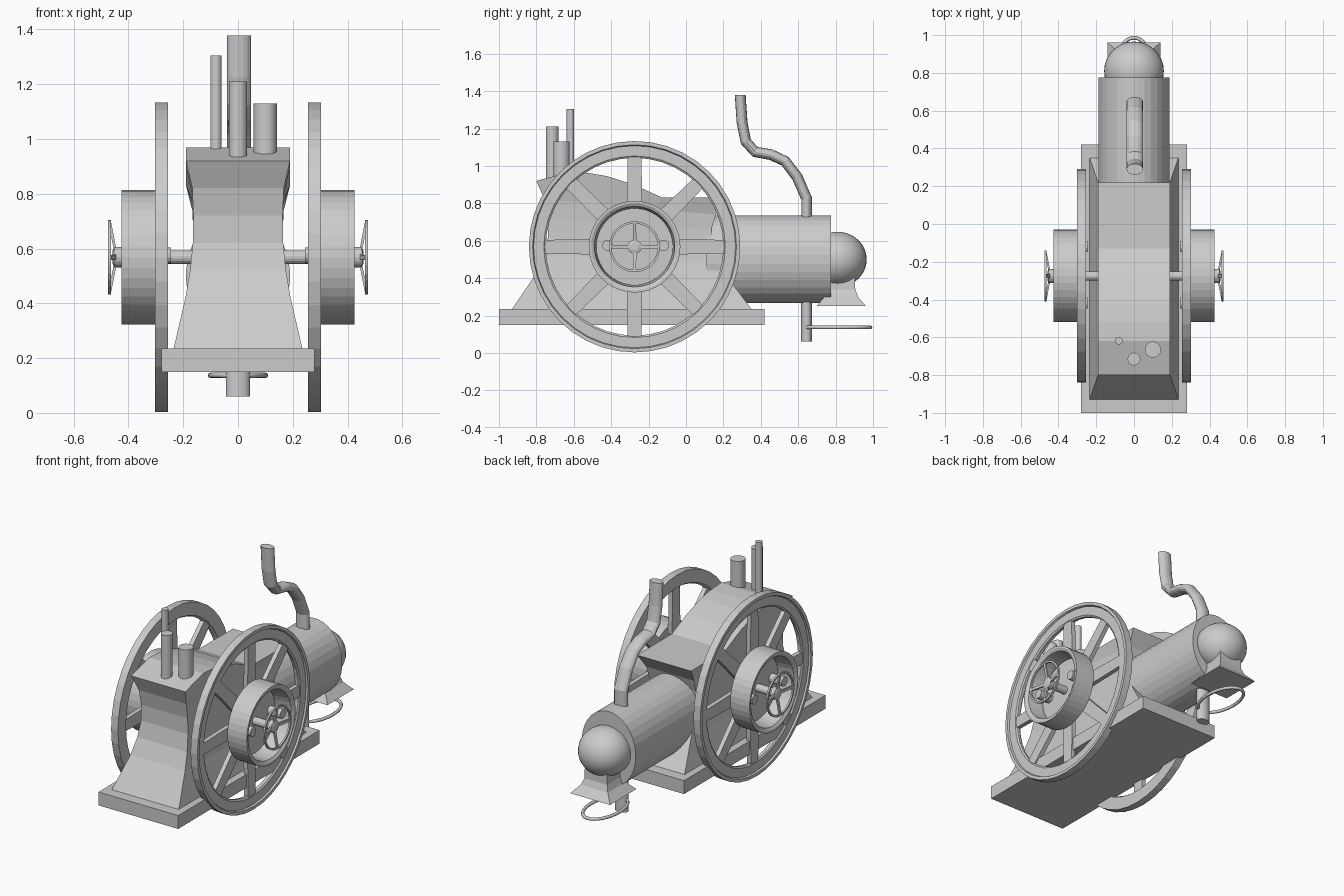
import bpy, bmesh, math
from mathutils import Vector, Matrix

if "Cube" in bpy.data.objects:
    bpy.data.objects.remove(bpy.data.objects["Cube"])

grey = bpy.data.materials.new("engine grey")
grey.diffuse_color = (0.6, 0.6, 0.6, 1)
grey.use_nodes = True
grey.node_tree.nodes["Principled BSDF"].inputs["Base Color"].default_value = grey.diffuse_color

CY, CZ = -0.275, 0.568   # wheel axle position


def finish(name, bm, smooth=False):
    bmesh.ops.recalc_face_normals(bm, faces=bm.faces)
    me = bpy.data.meshes.new(name)
    bm.to_mesh(me)
    bm.free()
    me.materials.append(grey)
    for p in me.polygons:
        p.use_smooth = smooth
    ob = bpy.data.objects.new(name, me)
    bpy.context.collection.objects.link(ob)
    return ob


def loft(name, rings, cap=True, closed=False, smooth=False):
    """Skin a list of equal-length point rings."""
    bm = bmesh.new()
    vs = [[bm.verts.new(p) for p in r] for r in rings]
    n = len(vs[0])
    pairs = list(zip(vs, vs[1:])) + ([(vs[-1], vs[0])] if closed else [])
    for a, b in pairs:
        for i in range(n):
            j = (i + 1) % n
            bm.faces.new((a[i], a[j], b[j], b[i]))
    if cap and not closed:
        bm.faces.new(vs[0])
        bm.faces.new(vs[-1])
    return finish(name, bm, smooth)


def tube(name, a, b, ru, rv, axis, n=24):
    """Elliptical cylinder between a and b along one axis."""
    def ring(c):
        out = []
        for i in range(n):
            t = math.tau * (i + 0.5) / n
            u, v = ru * math.cos(t), rv * math.sin(t)
            off = {'x': (0, u, v), 'y': (u, 0, v), 'z': (u, v, 0)}[axis]
            out.append(Vector(c) + Vector(off))
        return out
    return loft(name, [ring(a), ring(b)])


def lathe_x(name, prof, s, n=36, cap=False):
    """Turn (x, radius) points about the axle; s is the side."""
    rings = [[(s * x, CY + r * math.cos(math.tau * i / n), CZ + r * math.sin(math.tau * i / n))
              for i in range(n)] for x, r in prof]
    return loft(name, rings, cap=cap, closed=not cap)


def rect(x0, x1, y0, y1, z):
    return [(x0, y0, z), (x1, y0, z), (x1, y1, z), (x0, y1, z)]


def spokes(name, s, count, r0, r1, x0, x1, w0, w1, th):
    """Radial bars; x0/x1 are the depths at the inner and outer ends."""
    bm = bmesh.new()
    for k in range(count):
        rot = Matrix.Rotation(math.tau * k / count, 3, 'X')
        ends = []
        for r, x, w in ((r0, x0, w0), (r1, x1, w1)):
            ends.append([bm.verts.new(rot @ Vector((s * (x + dx), dy, r)) + Vector((0, CY, CZ)))
                         for dx, dy in ((-th, -w), (th, -w), (th, w), (-th, w))])
        a, b = ends
        for i in range(4):
            j = (i + 1) % 4
            bm.faces.new((a[i], a[j], b[j], b[i]))
        bm.faces.new(a)
        bm.faces.new(b)
    return finish(name, bm)


# Base plate
loft("base_plate", [rect(-.28, .28, -1, .42, .15), rect(-.28, .28, -1, .42, .235)])

# Waisted engine body: rows of (front z, back z, half width, front y, back y)
rows = [(.235, .235, .235, -.93, .35), (.42, .40, .192, -.805, .225),
        (.52, .48, .175, -.76, .17), (.62, .57, .165, -.738, .135),
        (.72, .66, .163, -.738, .135), (.82, .74, .167, -.757, .16)]
top = [(-.8, .92), (-.62, .968), (-.52, .962), (-.42, .945), (-.28, .9), (-.13, .832), (.22, .83)]
ts = [(y + .8) / 1.02 for y, z in top]
grid = []
for zf, zb, w, yf, yb in rows:
    grid.append([(w, yf + (yb - yf) * t, zf + (zb - zf) * t) for t in ts])
grid.append([(.19, y, z) for y, z in top])
bm = bmesh.new()
R = [[bm.verts.new(p) for p in row] for row in grid]
L = [[bm.verts.new((-x, y, z)) for x, y, z in row] for row in grid]
for side in (R, L):
    for a, b in zip(side, side[1:]):
        for i in range(len(ts) - 1):
            bm.faces.new((a[i], a[i + 1], b[i + 1], b[i]))
for k in range(len(grid) - 1):
    for e in (0, -1):
        bm.faces.new((R[k][e], L[k][e], L[k + 1][e], R[k + 1][e]))
for k in (0, -1):
    for i in range(len(ts) - 1):
        bm.faces.new((R[k][i], R[k][i + 1], L[k][i + 1], L[k][i]))
finish("engine_body", bm)

# Flywheels, pulleys and hand wheels on both sides
for s, tag in ((1, "right"), (-1, "left")):
    lathe_x("flywheel_rim_" + tag, [(.255, .565), (.303, .565), (.303, .545), (.292, .54),
                                    (.292, .485), (.285, .475), (.27, .475), (.255, .485)], s, 40)
    spokes("flywheel_spokes_" + tag, s, 8, .2, .49, .275, .275, .042, .036, .014)
    lathe_x("pulley_" + tag, [(.29, .245), (.425, .245), (.425, .232), (.415, .215),
                              (.33, .205), (.29, .205)], s, 40)
    lathe_x("pulley_web_" + tag, [(.285, .215), (.31, .215)], s, 40, cap=True)
    lathe_x("hand_wheel_rim_" + tag, [(.463, .124), (.463, .136), (.474, .136), (.474, .124)], s, 28)
    spokes("hand_wheel_spokes_" + tag, s, 4, .02, .127, .447, .468, .01, .008, .005)
    lathe_x("hand_wheel_hub_" + tag, [(.425, .022), (.425, .038), (.452, .038), (.458, .022)],
            s, 16, cap=True)
    for k, y in enumerate((CY - .143, CY + .155)):
        tube("web_bolt_%s_%d" % (tag, k), (s * .245, y, .575), (s * .4, y, .575), .03, .03, 'x', 12)
tube("axle", (-.45, CY, CZ), (.45, CY, CZ), .025, .025, 'x', 16)

# Rear cylinder with domed end
tube("rear_cylinder", (0, .11, .5), (0, .775, .5), .19, .235, 'y', 32)
bm = bmesh.new()
bmesh.ops.create_uvsphere(bm, u_segments=32, v_segments=20, radius=1,
                          matrix=Matrix.Translation((0, .81, .5)) @ Matrix.Diagonal((.158, .156, .148, 1)))
finish("rear_dome", bm, smooth=True)

# Flared square foot under the dome
loft("dome_foot", [rect(-h, h, .83 - d, .83 + d, z) for z, h, d in
                   ((.25, .14, .132), (.30, .095, .09), (.34, .08, .075), (.42, .078, .073))])

# Drain pipe and ring below the cylinder
tube("drain_pipe", (0, .645, .06), (0, .645, .3), .044, .03, 'z')
rings = []
for i in range(32):
    a = math.tau * i / 32
    rings.append([((.1 + .01 * math.cos(b)) * math.cos(a), .81 + (.176 + .01 * math.cos(b)) * math.sin(a),
                   .137 + .01 * math.sin(b)) for b in [math.tau * j / 8 for j in range(8)]])
loft("drain_ring", rings, closed=True, smooth=True)

# Bent exhaust pipe: elliptical section swept along a path in the y-z plane
path = [Vector((0, y, z)) for y, z in ((.645, .7), (.645, .825), (.595, .94), (.53, 1.025), (.455, 1.06),
                                       (.37, 1.075), (.32, 1.13), (.3, 1.23), (.29, 1.378))]
rings = []
for i, p in enumerate(path):
    d = (path[min(i + 1, len(path) - 1)] - path[max(i - 1, 0)]).normalized()
    if i in (0, len(path) - 1):
        d = Vector((0, 0, 1))
    side = Vector((0, d.z, -d.y))
    rings.append([p + Vector((.004 + .044 * math.cos(a), 0, 0)) + side * .029 * math.sin(a)
                  for a in [math.tau * j / 16 for j in range(16)]])
loft("exhaust_pipe", rings)

# Three upright pipes on the front top
for name, x, y, r, z in (("middle_pipe", 0, -.715, .034, 1.21), ("thin_pipe", -.08, -.618, .02, 1.305),
                         ("short_pipe", .1, -.665, .043, 1.13)):
    tube(name, (x, y, .93), (x, y, z), r, r, 'z')
